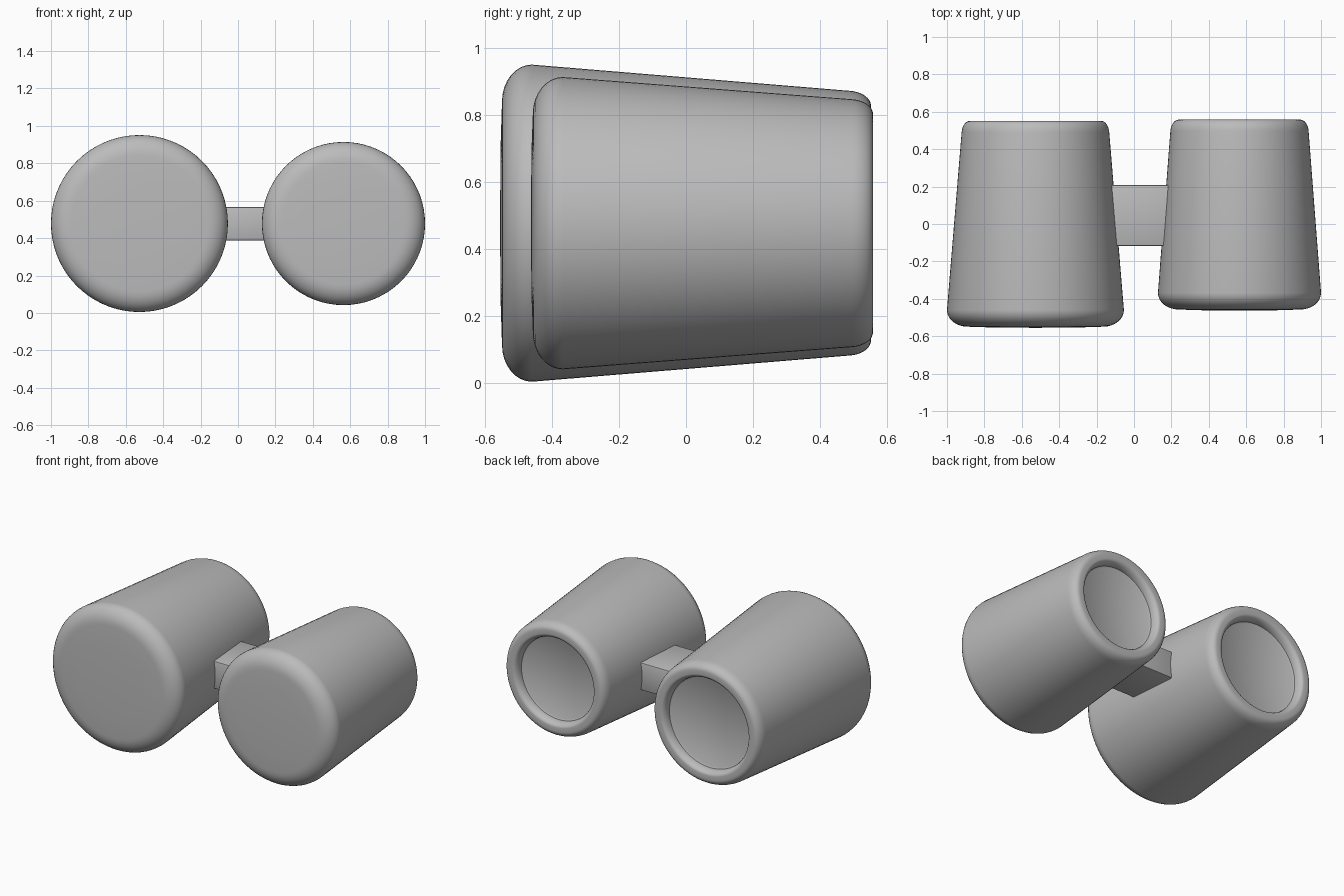
import bpy, bmesh, math

cube = bpy.data.objects.get("Cube")
if cube:
    bpy.data.objects.remove(cube, do_unlink=True)

grey = bpy.data.materials.new("plain grey")
grey.use_nodes = True
grey.diffuse_color = (0.5, 0.5, 0.5, 1)
grey.node_tree.nodes["Principled BSDF"].inputs["Base Color"].default_value = (0.5, 0.5, 0.5, 1)


def finish(name, bm):
    bmesh.ops.recalc_face_normals(bm, faces=bm.faces)
    mesh = bpy.data.meshes.new(name)
    bm.to_mesh(mesh)
    bm.free()
    mesh.materials.append(grey)
    obj = bpy.data.objects.new(name, mesh)
    bpy.context.collection.objects.link(obj)
    bpy.ops.object.select_all(action='DESELECT')
    obj.select_set(True)
    bpy.context.view_layer.objects.active = obj
    bpy.ops.object.shade_smooth_by_angle(angle=math.radians(35))
    return obj


def arc(r, y, dr, dy, start, end, steps=8):
    """Elliptical corner of a (radius, y) profile."""
    angles = [math.radians(start + (end - start) * i / steps) for i in range(steps + 1)]
    return [(r + dr * math.cos(a), y + dy * math.sin(a)) for a in angles]


def barrel(name, x, z, wide, narrow, front, back, hole):
    # Domed lens, rounded front edge, tapered wall, rounded rim, dished eyepiece
    profile = [(0, front), (wide * 0.5, front + 0.002)]
    profile += arc(wide - 0.11, front + 0.095, 0.11, 0.089, -90, 0)
    profile += arc(narrow - 0.045, back - 0.07, 0.045, 0.07, 5, 90)
    profile += arc(hole + 0.01, back - 0.05, 0.03, 0.05, 90, 180)
    profile += [(hole - 0.03, back - 0.056), (0, back - 0.056)]
    bm = bmesh.new()
    verts = [bm.verts.new((r, y, 0)) for r, y in profile]
    edges = [bm.edges.new(pair) for pair in zip(verts, verts[1:])]
    bmesh.ops.spin(bm, geom=verts + edges, cent=(0, 0, 0), axis=(0, 1, 0),
                   angle=math.tau, steps=72, use_merge=True)
    bmesh.ops.remove_doubles(bm, verts=bm.verts, dist=0.0001)
    bmesh.ops.translate(bm, verts=bm.verts, vec=(x, 0, z))
    return finish(name, bm)


barrel("right_barrel", -0.527, 0.478, 0.473, 0.395, -0.555, 0.552, 0.315)
barrel("left_barrel", 0.564, 0.478, 0.436, 0.37, -0.463, 0.558, 0.29)

# Bridge block joining the barrels
bm = bmesh.new()
bmesh.ops.create_cube(bm, size=1)
bmesh.ops.scale(bm, verts=bm.verts, vec=(0.44, 0.325, 0.18))
bmesh.ops.bevel(bm, geom=bm.edges[:], offset=0.008, segments=2, profile=0.5, affect='EDGES')
bmesh.ops.translate(bm, verts=bm.verts, vec=(0.03, 0.045, 0.477))
finish("bridge", bm)
